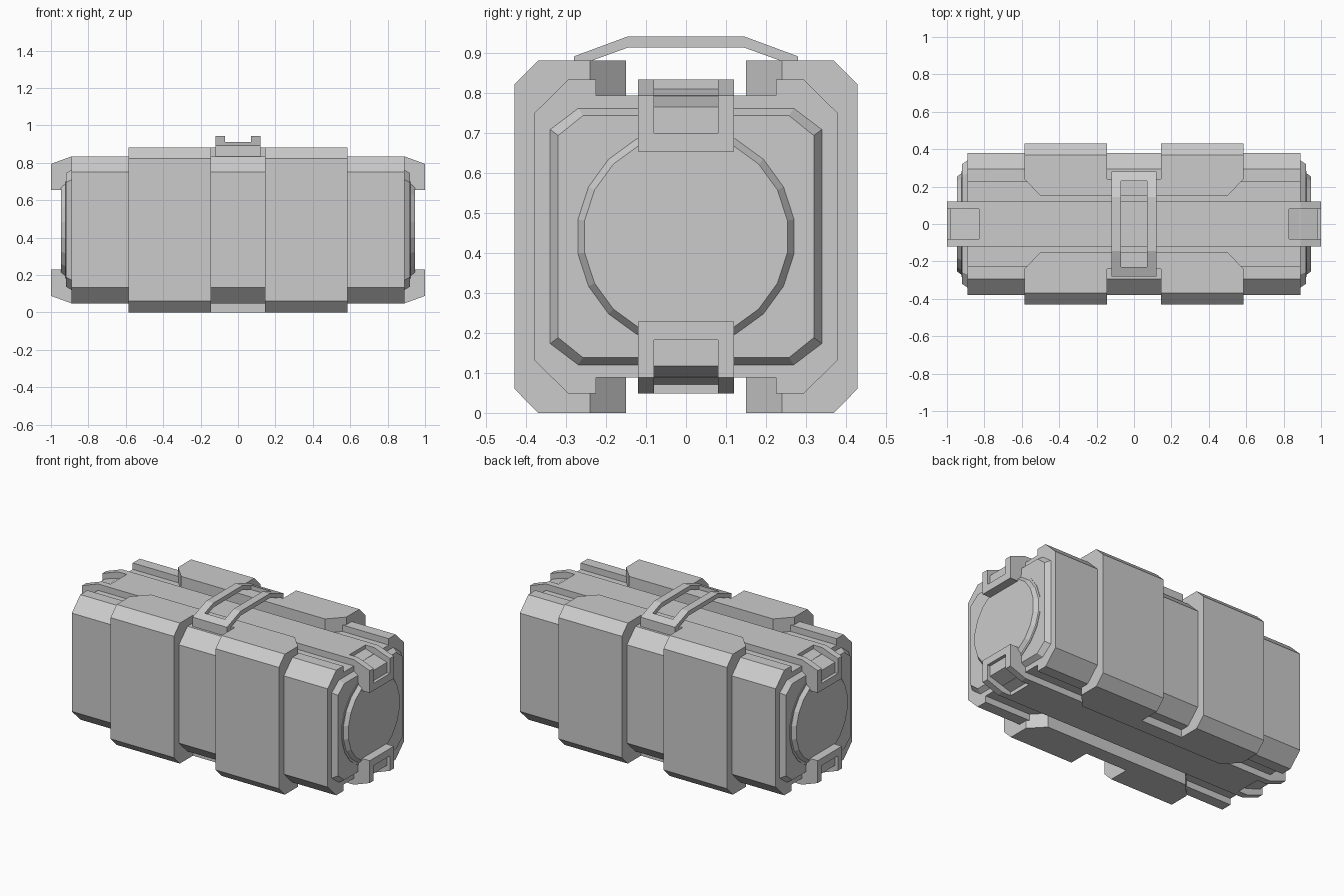
import bpy, bmesh, math

cube = bpy.data.objects.get("Cube")
if cube:
    bpy.data.objects.remove(cube, do_unlink=True)

MID = 0.4415  # height of the horizontal symmetry plane

grey = bpy.data.materials.new("plain_grey")
grey.use_nodes = True
colour = (0.6, 0.6, 0.6, 1)
grey.diffuse_color = colour
grey.node_tree.nodes["Principled BSDF"].inputs["Base Color"].default_value = colour


def loft(name, loops, mirror=""):
    """Skin matching loops of points, cap both ends, mirror on the named axes."""
    bm = bmesh.new()
    rings = [[bm.verts.new(p) for p in loop] for loop in loops]
    for a, b in zip(rings, rings[1:]):
        for i in range(len(a)):
            j = (i + 1) % len(a)
            bm.faces.new((a[i], a[j], b[j], b[i]))
    bm.faces.new(rings[0])
    bm.faces.new(rings[-1])
    bmesh.ops.recalc_face_normals(bm, faces=bm.faces)
    mesh = bpy.data.meshes.new(name)
    bm.to_mesh(mesh)
    bm.free()
    mesh.materials.append(grey)
    ob = bpy.data.objects.new(name, mesh)
    ob.location.z = MID
    bpy.context.collection.objects.link(ob)
    if mirror:
        mod = ob.modifiers.new("Mirror", "MIRROR")
        mod.use_mirror_merge = False
        for i, axis in enumerate("xyz"):
            mod.use_axis[i] = axis in mirror
    return ob


def prism(name, profile, axis, lo, hi, mirror=""):
    """Extrude a 2D profile along one axis."""
    place = {"x": lambda a, b, t: (t, a, b),
             "y": lambda a, b, t: (a, t, b),
             "z": lambda a, b, t: (a, b, t)}[axis]
    return loft(name, [[place(a, b, t) for a, b in profile] for t in (lo, hi)], mirror)


def both(half):
    """Complete a profile by reflecting its second coordinate."""
    return half + [(a, -b) for a, b in reversed(half)]


def across(half):
    """Complete a profile by reflecting its first coordinate."""
    return half + [(-a, b) for a, b in reversed(half)]


def octagon(x, w, wi, h, hi):
    quarter = [(wi, h), (w, hi)]
    side = both(quarter)
    return [(x, y, z) for y, z in side + [(-y, -z) for y, z in side]]


# Main body: chamfered case with a channel along the top and bottom
side = both([(0.225, 0.353), (0.225, 0.393), (0.295, 0.393), (0.38, 0.309)])
prism("body", side + [(-y, -z) for y, z in side], "x", -0.89, 0.89)

# Centre rail in each channel
prism("centre_rail", across([(0.12, 0.34), (0.12, 0.393)]), "x", -0.83, 0.83, "z")

# Armour bands and the pads that join them
prism("armour_band", both([(0.24, 0.4415), (0.37, 0.4415), (0.43, 0.381)]),
      "x", 0.145, 0.585, "xy")
prism("band_pad", across([(0.5, 0.15), (0.585, 0.24)]), "z", 0.345, 0.4415, "yz")

# End caps: sloped plate, thin rim and raised round lid
loft("end_plate", [octagon(0.88, 0.34, 0.27, 0.321, 0.268),
                   octagon(0.89, 0.34, 0.27, 0.321, 0.268),
                   octagon(0.92, 0.32, 0.258, 0.303, 0.253)], "x")


def circle(x, r, sides=20):
    turn = math.tau / sides
    return [(x, r * math.cos((i + 0.5) * turn), r * math.sin((i + 0.5) * turn))
            for i in range(sides)]


loft("lid_rim", [circle(0.91, 0.287), circle(0.923, 0.287)], "x")
loft("round_lid", [circle(0.915, 0.274), circle(0.923, 0.274), circle(0.946, 0.257)], "x")

# End clips: two cheeks around a recessed sloping core
cheek = [(0.83, 0.3), (0.83, 0.393), (0.89, 0.393), (1, 0.353), (1, 0.213), (0.9, 0.213)]
prism("clip_cheek", cheek, "y", 0.08, 0.12, "xyz")
core = [(0.83, 0.3), (0.83, 0.37), (0.98, 0.324), (0.98, 0.259),
        (1, 0.259), (1, 0.213), (0.9, 0.213)]
prism("clip_core", core, "y", -0.08, 0.08, "xz")

# Carry handle: two arched bars joined at the feet
foot = [(0.24, 0.39), (0.28, 0.39), (0.28, 0.4515)]
arch = foot + [(0.145, 0.5015), (-0.145, 0.5015)]
arch += [(-y, z) for y, z in reversed(foot)]
arch += [(-0.24, 0.439), (-0.145, 0.4735), (0.145, 0.4735), (0.24, 0.439)]
prism("handle_bar", arch, "x", 0.07, 0.12, "x")
prism("handle_foot", foot + [(0.23, 0.47), (0.23, 0.4425), (0.24, 0.439)],
      "x", -0.07, 0.07, "y")
